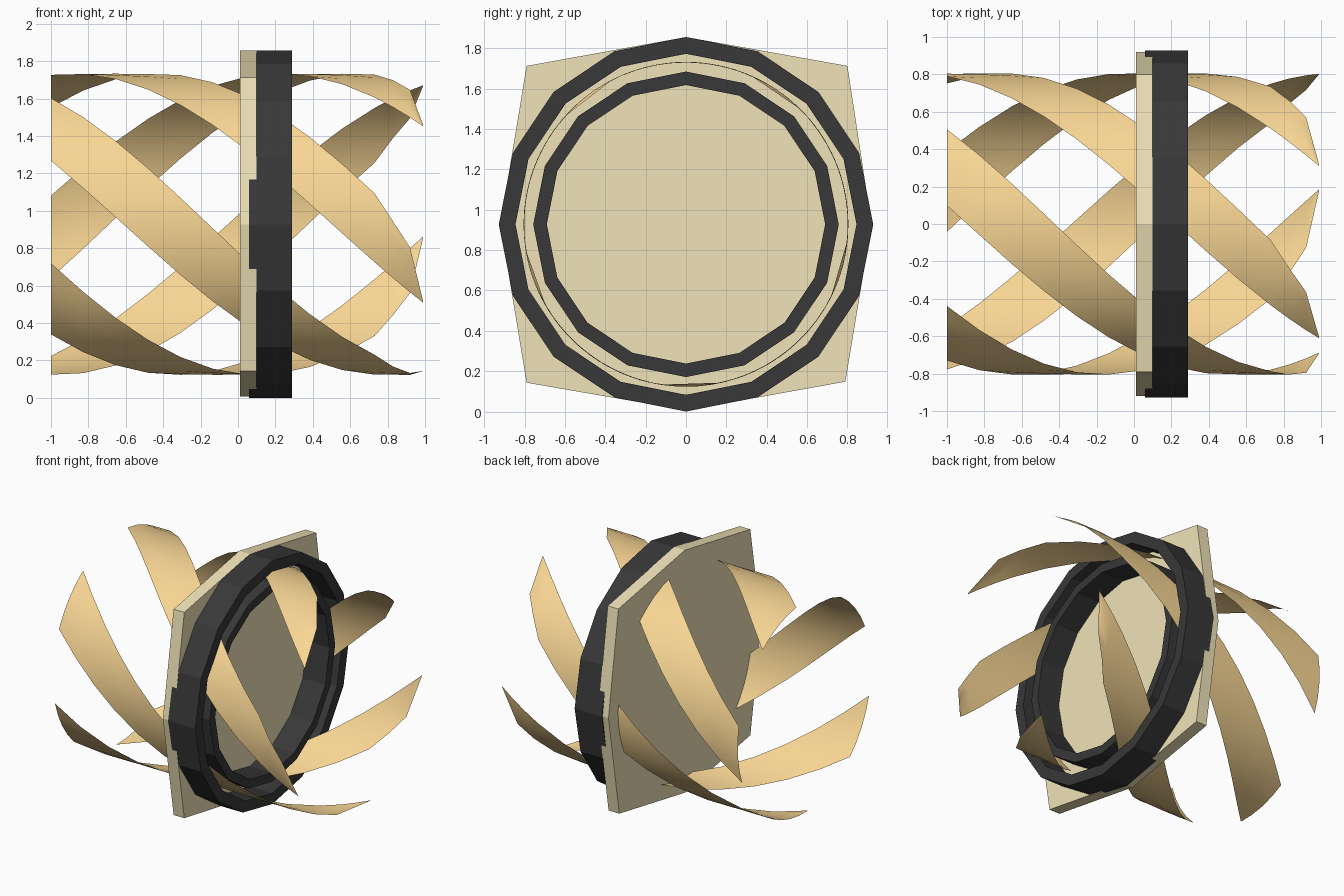
import bpy, bmesh
from math import sin, cos, radians, pi

if "Cube" in bpy.data.objects:
    bpy.data.objects.remove(bpy.data.objects["Cube"])

CZ = 0.928  # height of the shared x axis


def material(name, rgb):
    m = bpy.data.materials.new(name)
    m.diffuse_color = (*rgb, 1)
    m.use_nodes = True
    m.node_tree.nodes["Principled BSDF"].inputs["Base Color"].default_value = m.diffuse_color
    return m


def add_object(name, bm, mat):
    bmesh.ops.recalc_face_normals(bm, faces=bm.faces)
    me = bpy.data.meshes.new(name)
    bm.to_mesh(me)
    bm.free()
    me.materials.append(mat)
    ob = bpy.data.objects.new(name, me)
    bpy.context.collection.objects.link(ob)
    return ob


def polar(x, r, a):
    return (x, r * sin(a), CZ + r * cos(a))


def ring(name, r_in, r_out, x0, x1, mat, n=16):
    # rectangular section swept round the x axis
    bm = bmesh.new()
    loops = [[bm.verts.new(polar(x, r, 2 * pi * i / n)) for i in range(n)]
             for x, r in ((x0, r_in), (x0, r_out), (x1, r_out), (x1, r_in))]
    for k in range(4):
        a, b = loops[k], loops[(k + 1) % 4]
        for i in range(n):
            j = (i + 1) % n
            bm.faces.new((a[i], a[j], b[j], b[i]))
    return add_object(name, bm, mat)


def blade(name, offset, mat):
    # twisted ribbon: trailing edge is a helix, width narrows to a point at +x
    stations = [(-1 + 0.173 * i, 32 - 0.55 * i) for i in range(11)]
    stations += [(0.83, 22), (0.92, 18), (0.99, 0.5)]
    bm = bmesh.new()
    rows = []
    for x, width in stations:
        low = 7 - 64.5 * (x + 1) + offset
        rows.append([bm.verts.new(polar(x, 0.805, radians(low + width * k / 4)))
                     for k in range(5)])
    for a, b in zip(rows, rows[1:]):
        for k in range(4):
            bm.faces.new((a[k], a[k + 1], b[k + 1], b[k]))
    for f in bm.faces:
        f.smooth = True
    return add_object(name, bm, mat)


tan = material("tan_panel", (0.87, 0.77, 0.48))
black = material("black_frame", (0.04, 0.04, 0.04))
orange = material("orange_blade", (0.95, 0.68, 0.30))

# Eight-sided backing plate
bm = bmesh.new()
outline = [(0, 0.928), (0.8, 0.785), (0.92, 0), (0.79, -0.78),
           (0, -0.922), (-0.79, -0.785), (-0.92, 0), (-0.79, 0.785)]
face = bm.faces.new([bm.verts.new((0.01, y, CZ + z)) for y, z in outline])
ext = bmesh.ops.extrude_face_region(bm, geom=[face], use_keep_orig=True)
bmesh.ops.translate(bm, vec=(0.09, 0, 0),
                    verts=[v for v in ext["geom"] if isinstance(v, bmesh.types.BMVert)])
add_object("backing_plate", bm, tan)

# Two concentric frame rings
ring("outer_ring", 0.845, 0.928, 0.06, 0.29, black)
ring("inner_ring", 0.69, 0.757, 0.06, 0.29, black)

# Five helical blades
for i in range(5):
    blade(f"blade_{i + 1}", i * 72, orange)
